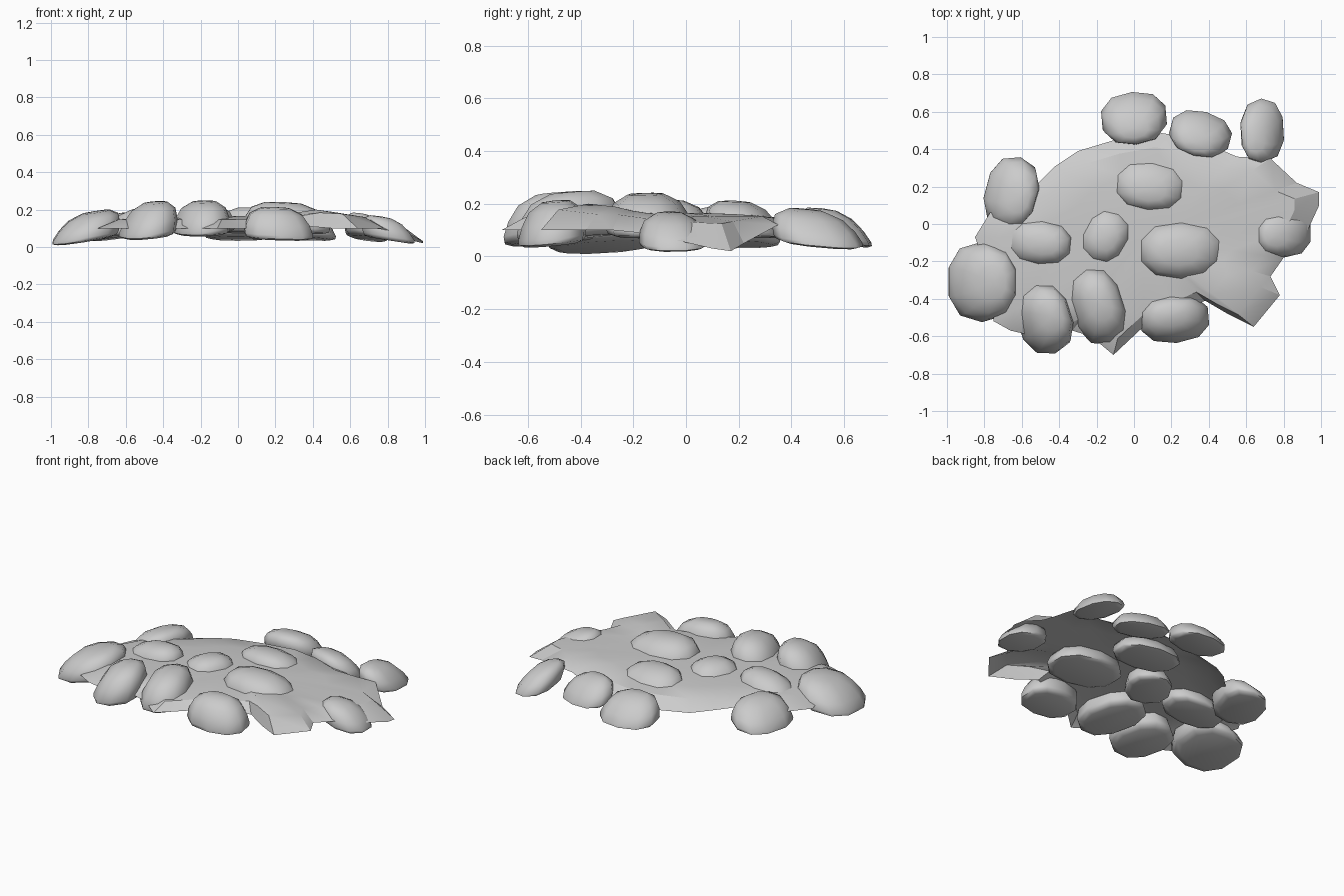
import bpy, bmesh, math
from mathutils import Matrix, Vector

default = bpy.data.objects.get("Cube")
if default:
    bpy.data.objects.remove(default, do_unlink=True)

stone_grey = bpy.data.materials.new("stone_grey")
stone_grey.use_nodes = True
grey = (0.6, 0.6, 0.6, 1)
stone_grey.diffuse_color = grey
stone_grey.node_tree.nodes["Principled BSDF"].inputs["Base Color"].default_value = grey


def make_object(name, bm, angle):
    """Turn a bmesh into a grey object, smooth except at sharp edges."""
    mesh = bpy.data.meshes.new(name)
    bm.to_mesh(mesh)
    bm.free()
    obj = bpy.data.objects.new(name, mesh)
    bpy.context.collection.objects.link(obj)
    mesh.materials.append(stone_grey)
    bpy.ops.object.select_all(action='DESELECT')
    obj.select_set(True)
    bpy.context.view_layer.objects.active = obj
    bpy.ops.object.shade_smooth_by_angle(angle=math.radians(angle))
    return obj


def bridge(bm, lower, upper):
    """Join two rings of equal length with quads."""
    n = len(lower)
    for i in range(n):
        j = (i + 1) % n
        bm.faces.new((lower[i], lower[j], upper[j], upper[i]))


# Ground sheet: ragged rim, counter-clockwise, as (x, y, z)
RIM = [
    (.99, .10, .03), (.93, -.03, .06), (.80, -.18, .09), (.73, -.28, .10),
    (.78, -.38, .10), (.64, -.55, .10), (.50, -.48, .10), (.38, -.41, .11),
    (.22, -.48, .11), (.05, -.55, .10), (-.11, -.70, .10), (-.23, -.60, .10),
    (-.33, -.57, .10), (-.40, -.60, .10), (-.53, -.60, .10), (-.66, -.57, .10),
    (-.75, -.52, .10), (-.77, -.30, .09), (-.85, -.07, .09), (-.77, .06, .10),
    (-.53, .20, .12), (-.42, .31, .11), (-.30, .39, .09), (-.10, .45, .08),
    (.12, .49, .08), (.32, .46, .08), (.55, .36, .11), (.73, .35, .12),
    (.87, .22, .05), (.99, .17, .02),
]
CENTRE = Vector((.05, -.08, .165))
RINGS = [(1, 0), (.86, .72), (.62, .9), (.32, 1)]  # (scale, share of rise)
KNOLL = Vector((.5, -.4))  # raised front left corner


def ground_sheet():
    bm = bmesh.new()
    previous = None
    for scale, rise in RINGS:
        ring = []
        for x, y, z in RIM:
            p = CENTRE.lerp(Vector((x, y, z)), scale)
            near = math.exp(-(p.xy - KNOLL).length_squared / .03)
            p.z = z + (CENTRE.z + .06 * near - z) * rise
            ring.append(bm.verts.new(p))
        if previous:
            bridge(bm, previous, ring)
        previous = ring
    top = bm.verts.new(CENTRE)
    for i, v in enumerate(previous):
        bm.faces.new((previous[i - 1], v, top))
    return make_object("ground_sheet", bm, 28)


# Pebble: rounded base, wide rim and a tapering dome, as (scale, height share)
PROFILE = [(.8, 0), (.97, .06), (1, .17), (.93, .47), (.76, .78), (.42, .97)]


def pebble(name, x, y, rx, ry, turn, base, height):
    bm = bmesh.new()
    rings = []
    sides = 10
    for scale, share in PROFILE:
        ring = []
        for i in range(sides):
            a = math.tau * (i + .5) / sides
            c, s = math.cos(a), math.sin(a)
            # squarish oval outline
            px = rx * scale * math.copysign(abs(c) ** .85, c)
            py = ry * scale * math.copysign(abs(s) ** .85, s)
            ring.append(bm.verts.new((px, py, height * share)))
        if rings:
            bridge(bm, rings[-1], ring)
        rings.append(ring)
    bm.faces.new(rings[0][::-1])
    top = bm.verts.new((0, 0, height))
    for i, v in enumerate(rings[-1]):
        bm.faces.new((rings[-1][i - 1], v, top))
    bm.transform(Matrix.Rotation(math.radians(turn), 4, 'Z'))
    # pull the dome towards the high front of the mound
    for v in bm.verts:
        v.co.x -= .75 * x * v.co.z
        v.co.y -= .75 * (y + .25) * v.co.z
    # lean outwards with the slope of the mound
    lean = Matrix.Rotation(.19 * math.hypot(x, y), 4, Vector((-y, x, 0)))
    bm.transform(Matrix.Translation((x, y, base)) @ lean)
    return make_object(name, bm, 60)


# x, y, half width, half depth, turn, base height, thickness
PEBBLES = {
    "back_pebble": (0, .58, .18, .135, 5, .045, .13),
    "back_left_pebble": (.36, .495, .17, .115, -15, .045, .125),
    "far_back_left_pebble": (.695, .51, .115, .17, 3, .045, .12),
    "back_right_pebble": (-.665, .175, .14, .195, -15, .045, .13),
    "inner_right_pebble": (-.525, -.09, .19, .13, -5, .075, .135),
    "middle_pebble": (-.16, -.055, .135, .16, -30, .08, .135),
    "inner_back_pebble": (.09, .225, .21, .145, -5, .075, .135),
    "inner_left_pebble": (.265, -.135, .24, .165, 0, .08, .16),
    "left_pebble": (.815, -.045, .145, .13, 0, .035, .12),
    "right_pebble": (-.825, -.31, .185, .215, 0, .035, .145),
    "front_right_pebble": (-.49, -.51, .145, .195, 18, .055, .18),
    "front_middle_pebble": (-.2, -.44, .145, .215, 18, .07, .175),
    "front_left_pebble": (.22, -.51, .19, .13, 5, .045, .165),
}

ground_sheet()
for name, values in PEBBLES.items():
    pebble(name, *values)
